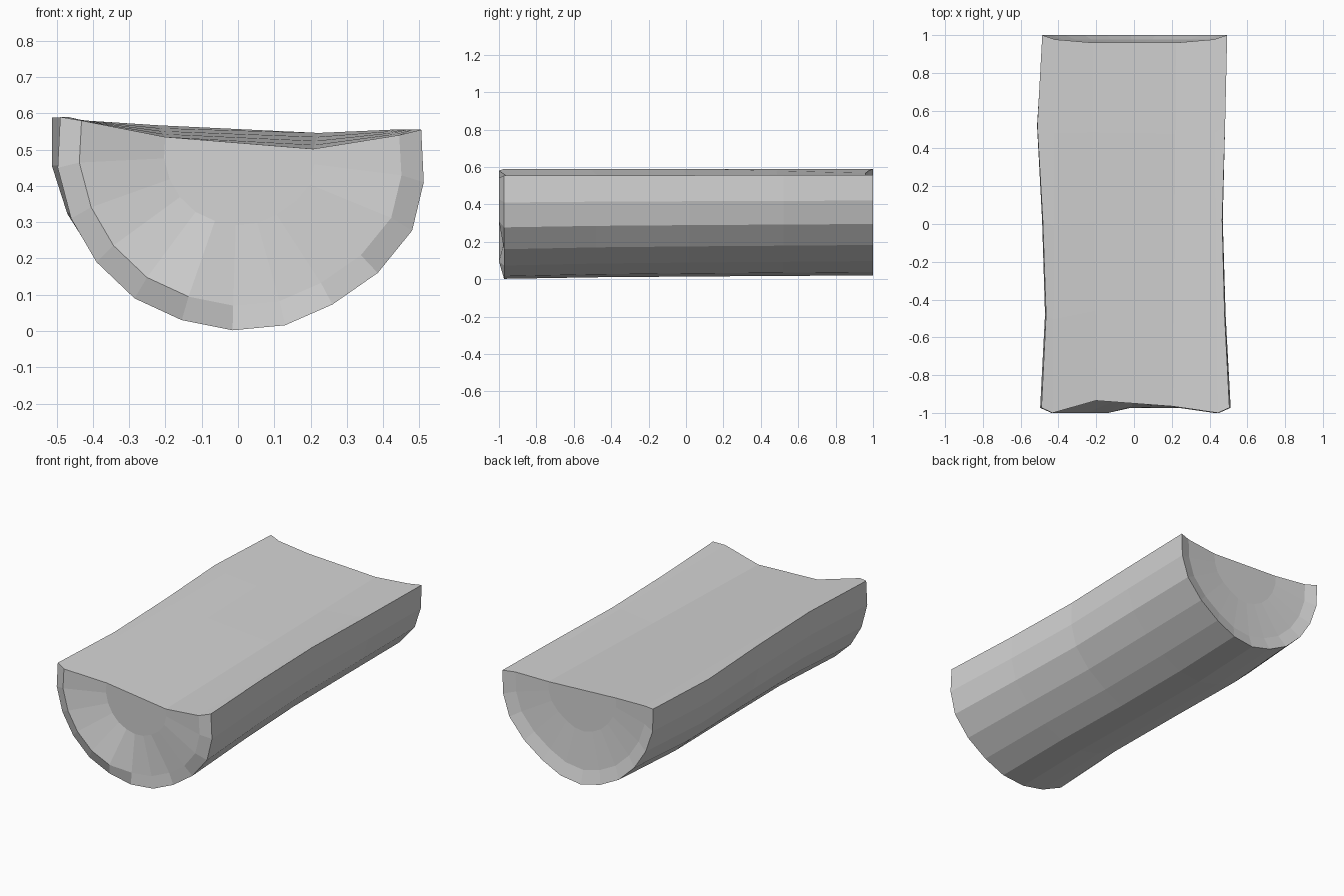
import bpy, bmesh

cube = bpy.data.objects.get("Cube")
if cube:
    bpy.data.objects.remove(cube)

wood = bpy.data.materials.new("pale_grey")
wood.use_nodes = True
GREY = (0.65, 0.65, 0.65, 1)
wood.diffuse_color = GREY
wood.node_tree.nodes["Principled BSDF"].inputs["Base Color"].default_value = GREY

# Half-round cross-section, from one top edge to the other
ARC = [(-.49, .59), (-.497, .45), (-.46, .31), (-.39, .19), (-.285, .09),
       (-.155, .03), (-.015, .002), (.13, .016), (.26, .073), (.385, .16),
       (.48, .277), (.512, .41), (.505, .555)]
TOP = .57
# Lengthwise sections: y, width, sideways shift, belly lift, belly narrowing
SECTIONS = [(-.973, 1, 0, 0, 0), (-.48, .95, 0, .008, .01),
            (.02, .955, -.015, .012, .03), (.52, 1, -.022, .015, .055),
            (1, .985, -.003, .018, .09)]
# How far the front rim bulges out around the arc
BULGE = [1, 1, 1, 1, 1, 1, .1, 0, 0, .5, 1, 1, 1]

bm = bmesh.new()


def loop(points):
    return [bm.verts.new(p) for p in points]


def bridge(a, b):
    for i in range(len(a) - 1):
        bm.faces.new((a[i], a[i + 1], b[i + 1], b[i]))


def section(y, width, shift, lift, narrow):
    points = []
    for x, z in ARC:
        low = 1 - z / TOP
        points.append((x * width * (1 - narrow * max(low, 0)) + shift, y,
                       z + lift * low * (1 + 2 * abs(x))))
    return loop(points)


def inset(rim, scale, depth, top, corners):
    """Shrink an end loop towards its top centre; corners are its top heights."""
    ring = loop((v.co.x * scale, depth(i, v.co.x * scale), top - (TOP - v.co.z) * scale)
                for i, v in enumerate(rim))
    ring[0].co.z, ring[-1].co.z = corners
    return ring


# Bark: sections along the length
bark = [section(*s) for s in SECTIONS]
front, back = bark[0], bark[-1]

# Sawn ends: an inset ring and a sunken core
front_ring = inset(front, .88, lambda i, x: -.965 - .035 * BULGE[i], TOP, (.58, .54))
front_core = inset(front, .41, lambda i, x: -.95 - .075 * x, .525, (.535, .502))
back_ring = inset(back, .86, lambda i, x: .977, TOP, (.58, .555))
back_core = inset(back, .45, lambda i, x: .96, TOP - .008, (.567, .546))

rings = [front_core, front_ring] + bark + [back_ring, back_core]
for a, b in zip(rings, rings[1:]):
    bridge(a, b)
bm.faces.new(front_core)
bm.faces.new(back_core)


# Split face: lengthwise strips that dip towards the front core
def chain(outer, ring, core):
    return [outer[0], ring[0], core[0], core[-1], ring[-1], outer[-1]]


first = chain(front, front_ring, front_core)
last = chain(back, back_ring, back_core)
rows = [first]
for k in (1, 2, 3):
    inner = loop(a.co.lerp(b.co, k / 4) for a, b in zip(first[1:-1], last[1:-1]))
    rows.append([bark[k][0]] + inner + [bark[k][-1]])
rows.append(last)
for a, b in zip(rows, rows[1:]):
    bridge(a, b)

bmesh.ops.recalc_face_normals(bm, faces=bm.faces)
mesh = bpy.data.meshes.new("half_log")
bm.to_mesh(mesh)
bm.free()
mesh.materials.append(wood)
bpy.context.collection.objects.link(bpy.data.objects.new("half_log", mesh))
